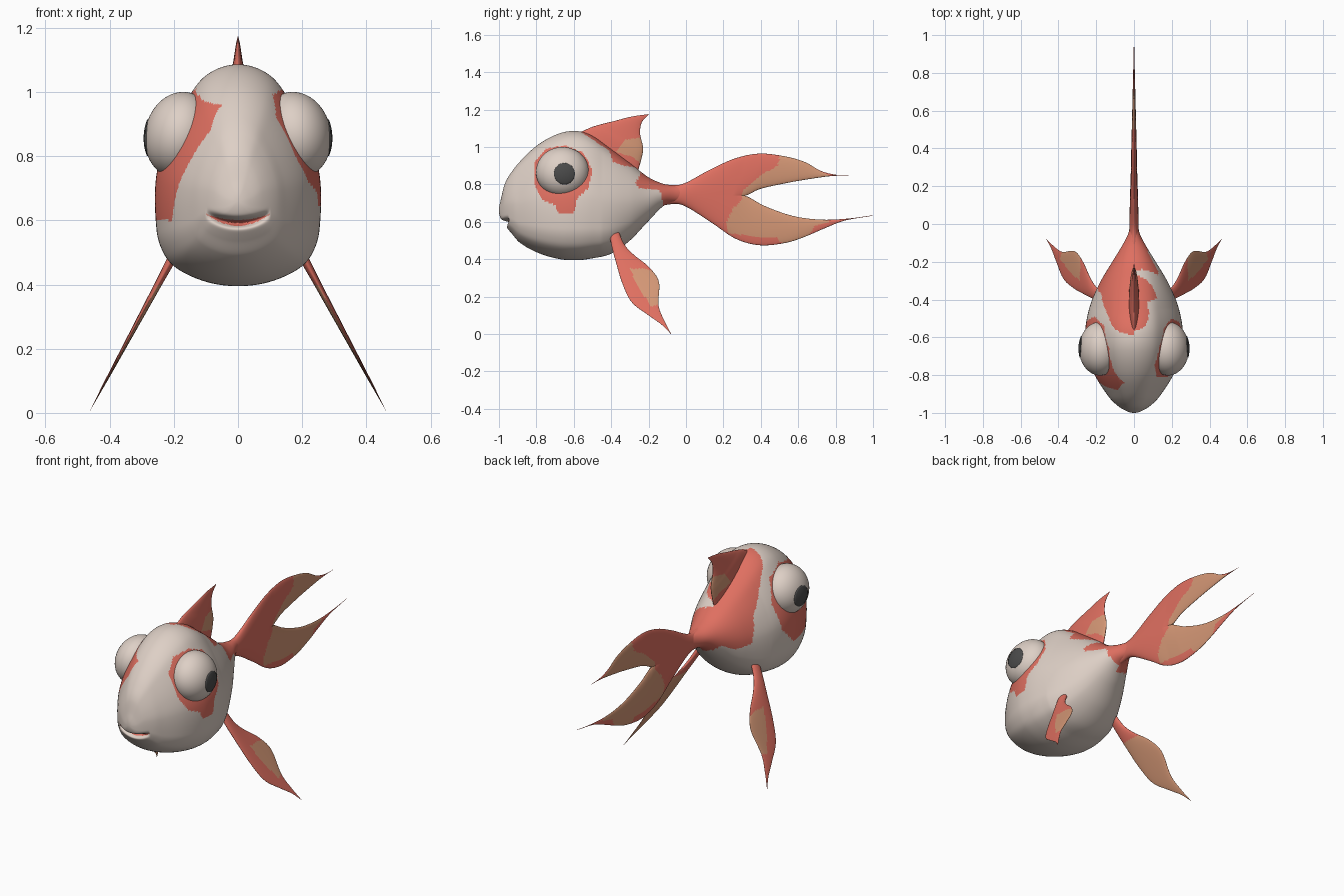
import bpy, bmesh, math
from mathutils import Vector, Matrix

if "Cube" in bpy.data.objects:
    bpy.data.objects.remove(bpy.data.objects["Cube"])


def material(name, rgb):
    m = bpy.data.materials.new(name)
    m.diffuse_color = (*rgb, 1)
    m.use_nodes = True
    m.node_tree.nodes["Principled BSDF"].inputs["Base Color"].default_value = m.diffuse_color
    return m


MATS = [material("pale_cream", (0.73, 0.63, 0.565)), material("coral_red", (0.74, 0.16, 0.118)),
        material("soft_orange", (0.66, 0.31, 0.18)), material("dark_grey", (0.07, 0.07, 0.07))]
CREAM, RED, ORANGE, DARK = range(4)


def spline(keys, vals, t):
    """Smooth interpolation of tuples over uneven keys."""
    n = len(keys)
    i = 0
    while i < n - 2 and t > keys[i + 1]:
        i += 1
    h = keys[i + 1] - keys[i]
    u = min(max((t - keys[i]) / h, 0), 1)
    out = []
    for c in range(len(vals[0])):
        def slope(k):
            a, b = max(k - 1, 0), min(k + 1, n - 1)
            return (vals[b][c] - vals[a][c]) / (keys[b] - keys[a])
        p, q = vals[i][c], vals[i + 1][c]
        out.append((2*u**3 - 3*u*u + 1) * p + (u**3 - 2*u*u + u) * h * slope(i)
                   + (3*u*u - 2*u**3) * q + (u**3 - u*u) * h * slope(i + 1))
    return out


def inside(poly, y, z):
    hit = False
    for (a, b), (c, d) in zip(poly, poly[1:] + poly[:1]):
        if (b > z) != (d > z) and y < (c - a) * (z - b) / (d - b) + a:
            hit = not hit
    return hit


def finish(name, bm, rule):
    bmesh.ops.remove_doubles(bm, verts=bm.verts, dist=1e-5)
    bmesh.ops.recalc_face_normals(bm, faces=bm.faces)
    for f in bm.faces:
        f.smooth = True
        f.material_index = rule(f.calc_center_median())
    me = bpy.data.meshes.new(name)
    bm.to_mesh(me)
    bm.free()
    for m in MATS:
        me.materials.append(m)
    ob = bpy.data.objects.new(name, me)
    bpy.context.collection.objects.link(ob)
    return ob


def grid_faces(bm, rows, closed=False):
    for a, b in zip(rows, rows[1:]):
        n = len(a)
        for j in range(n if closed else n - 1):
            k = (j + 1) % n
            bm.faces.new((a[j], a[k], b[k], b[j]))


# ---- Body: stations (y, top z, bottom z, half width)
STATIONS = [(-1, .66, .66, 0), (-.99, .72, .615, .04), (-.97, .80, .585, .075),
            (-.93, .87, .535, .12), (-.89, .92, .49, .15), (-.78, 1.02, .43, .215),
            (-.67, 1.075, .40, .25), (-.58, 1.085, .395, .256), (-.5, 1.06, .405, .247),
            (-.4, .99, .43, .22), (-.3, .915, .50, .175), (-.2, .838, .605, .115),
            (-.12, .803, .685, .066), (-.06, .793, .705, .034), (0, .79, .71, .016)]
# pear-shaped cross-section: angle from the belly, width fraction
PEAR = [(0, 0), (.284, .39), (.61, .78), (.823, .92), (1.047, .99), (1.53, 1),
        (1.875, .88), (2.374, .59), (2.69, .39), (math.pi, 0)]
EYE_PATCH = {1: [(-.81, .80), (-.81, .92), (-.75, .99), (-.65, 1.01), (-.55, .97), (-.5, .88), (-.52, .78),
                 (-.58, .73), (-.60, .65), (-.68, .64), (-.70, .69), (-.77, .72)],
             -1: [(-.84, .96), (-.88, .88), (-.86, .78), (-.80, .60), (-.62, .60), (-.52, .70),
                  (-.49, .85), (-.54, .97), (-.66, 1.01), (-.78, .97)]}
BACK_PATCH = {1: [(-.59, 1.1), (-.5, 1.04), (-.41, .98), (-.39, .92), (-.33, .90), (-.26, .89), (-.24, .86),
                  (-.27, .81), (-.25, .78), (-.14, .77), (-.10, .6), (.1, .6), (.1, 1.1)],
              -1: [(-.6, 1.1), (-.55, 1.04), (-.5, .99), (-.42, .88), (-.37, .82), (-.33, .68),
                   (-.25, .66), (-.18, .70), (-.10, .6), (.1, .6), (.1, 1.1)]}


def mouth(x, z):
    """Distance from the smile line, and how open it is there."""
    return z - (.592 + 2.8 * x * x), max(0, 1 - (x / .1) ** 2)


def body_rule(c):
    d, w = mouth(c.x, c.z)
    if c.y < -.85 and abs(d) < .009 * w:
        return RED
    s = 1 if c.x > 0 else -1
    red = inside(EYE_PATCH[s], c.y, c.z) or inside(BACK_PATCH[s], c.y, c.z)
    return RED if red else CREAM


bm = bmesh.new()
N, M = 190, 180
keys = [math.sqrt(s[0] + 1) for s in STATIONS]
pear = [spline([p[0] for p in PEAR], [(p[1],) for p in PEAR], math.pi * i / (M // 2))[0]
        for i in range(M // 2 + 1)]
rings = []
for i in range(N + 1):
    t = i / N
    y = t * t - 1
    _, top, bot, w = spline(keys, STATIONS, t)
    k = min(max((y + .45) / .3, 0), 1)          # round off towards the tail
    ring = []
    for j in range(M):
        jj = min(j, M - j)
        a = 2 * math.pi * jj / M
        f = pear[jj] * (1 - k) + math.sin(a) * k
        x = f * w * (1 if j <= M // 2 else -1)
        z = bot + (top - bot) * (1 - math.cos(a)) / 2
        d, m = mouth(x, z)
        push = .05 * m * math.exp(-(d / .012) ** 2) if y < -.85 else 0
        ring.append(bm.verts.new((x, y + push, z)))
    rings.append(ring)
grid_faces(bm, rings, True)
bm.faces.new(rings[-1])
bmesh.ops.dissolve_degenerate(bm, dist=1e-6, edges=bm.edges)
finish("body", bm, body_rule)

# ---- Eyes and pupils
RX, RY, RZ = .11, .142, .135
for s, side in ((1, "right"), (-1, "left")):
    place = (Matrix.Diagonal((s, 1, 1, 1)) @ Matrix.Translation((.18, -.66, .866))
             @ Matrix.Rotation(math.radians(-12), 4, 'Y'))
    bm = bmesh.new()
    bmesh.ops.create_uvsphere(bm, u_segments=48, v_segments=32, radius=1,
                              matrix=place @ Matrix.Diagonal((RX, RY, RZ, 1)))
    finish(side + "_eye", bm, lambda c: CREAM)
    bm = bmesh.new()
    rows = []
    for i in range(9):
        row = []
        for j in range(40):
            a = 2 * math.pi * j / 40
            y, z = .01 + .056 * i / 8 * math.cos(a), -.03 + .056 * i / 8 * math.sin(a)
            x = RX * math.sqrt(1 - (y / RY) ** 2 - (z / RZ) ** 2) + .003
            row.append(bm.verts.new(place @ Vector((x, y, z))))
        rows.append(row)
    rim = [bm.verts.new(place @ (place.inverted() @ v.co - Vector((.006, 0, 0)))) for v in rows[-1]]
    grid_faces(bm, rows + [rim], True)
    finish(side + "_pupil", bm, lambda c: DARK)


# ---- Fins: each row is (edge A y, z, edge B y, z) from root to tip
def fin(name, rows, half, rule, x_at=lambda z: 0, mirror=1, notch=None, ns=90, nv=30):
    bm = bmesh.new()
    last = len(rows) - 1
    for side in (-1, 1):
        sheet = []
        for i in range(ns + 1):
            t = last * i / ns
            ay, az, by, bz = spline(list(range(last + 1)), rows, t)
            b = 1 if notch is None else min(max((t - notch + .6) / .8, 0), 1)
            line = []
            for j in range(nv + 1):
                v = (1 - math.cos(math.pi * j / nv)) / 2
                lens = math.sqrt(max(0, 4 * v * (1 - v)))
                joined = math.sqrt(max(0, 1 - (1 - v) ** 2))
                th = half * (1 - i / ns) * (b * lens + (1 - b) * joined)
                y, z = ay + (by - ay) * v, az + (bz - az) * v
                line.append(bm.verts.new((mirror * (x_at(z) + side * th), y, z)))
            sheet.append(line)
        grid_faces(bm, sheet)
    return finish(name, bm, rule)


# Tail lobes (outer edge, inner edge)
UPPER = [(-.12, .80, -.12, .745), (-.02, .802, -.02, .745), (.13, .88, .12, .745), (.265, .94, .22, .743),
         (.395, .965, .315, .74), (.53, .95, .40, .777), (.635, .92, .55, .81), (.72, .873, .68, .832),
         (.80, .852, .78, .845), (.87, .85, .87, .848)]
LOWER = [(-.12, .69, -.12, .745), (-.02, .69, -.02, .745), (.13, .60, .12, .745), (.265, .51, .22, .743),
         (.395, .475, .315, .74), (.53, .487, .42, .685), (.635, .52, .57, .632), (.74, .565, .72, .612),
         (.85, .607, .86, .617), (1.0, .633, 1.0, .635)]
TAIL_UP = [(.51, .99), (.49, .90), (.40, .85), (.30, .765), (.3, .72), (.64, .80), (.78, .84),
           (.70, .88), (.63, .96)]
TAIL_LOW = [(.34, .76), (.25, .67), (.22, .61), (.22, .54), (.30, .53), (.39, .515), (.48, .52),
            (.54, .46), (.64, .50), (.69, .58), (.77, .60), (.72, .63), (.5, .67)]


def patch_rule(*polys):
    return lambda c: ORANGE if any(inside(p, c.y, c.z) for p in polys) else RED


tail_rule = patch_rule(TAIL_UP, TAIL_LOW)
fin("tail_upper_lobe", UPPER, .028, tail_rule, notch=4)
fin("tail_lower_lobe", LOWER, .028, tail_rule, notch=4)

# Dorsal fin (leading edge, trailing edge)
fin("dorsal_fin", [(-.62, 1.05, -.26, .86), (-.52, 1.10, -.235, .95), (-.46, 1.12, -.23, 1.0),
                   (-.38, 1.14, -.245, 1.07), (-.29, 1.163, -.237, 1.13), (-.2, 1.176, -.2, 1.174)],
    .03, patch_rule([(-.37, .97), (-.32, 1.04), (-.24, 1.05), (-.21, 1.0), (-.24, .91), (-.29, .95)]))

# Paired belly fins: inner faces are mostly orange, outer faces have one patch
BELLY = [(-.41, .53, -.36, .55), (-.395, .46, -.33, .48), (-.375, .385, -.28, .425), (-.34, .27, -.2, .36),
         (-.29, .17, -.145, .28), (-.2, .10, -.147, .155), (-.13, .05, -.115, .07), (-.08, 0, -.08, .002)]
BELLY_PATCH = [(-.30, .35), (-.22, .35), (-.12, .32), (-.12, .165), (-.19, .145), (-.22, .20), (-.26, .26)]


def lean(z):
    return .465 - .54 * z


def belly_rule(c):
    if abs(c.x) < lean(c.z):
        return ORANGE if c.z < .40 else RED
    return ORANGE if inside(BELLY_PATCH, c.y, c.z) else RED


for s, side in ((1, "right"), (-1, "left")):
    fin(side + "_belly_fin", BELLY, .018, belly_rule, x_at=lean, mirror=s)
